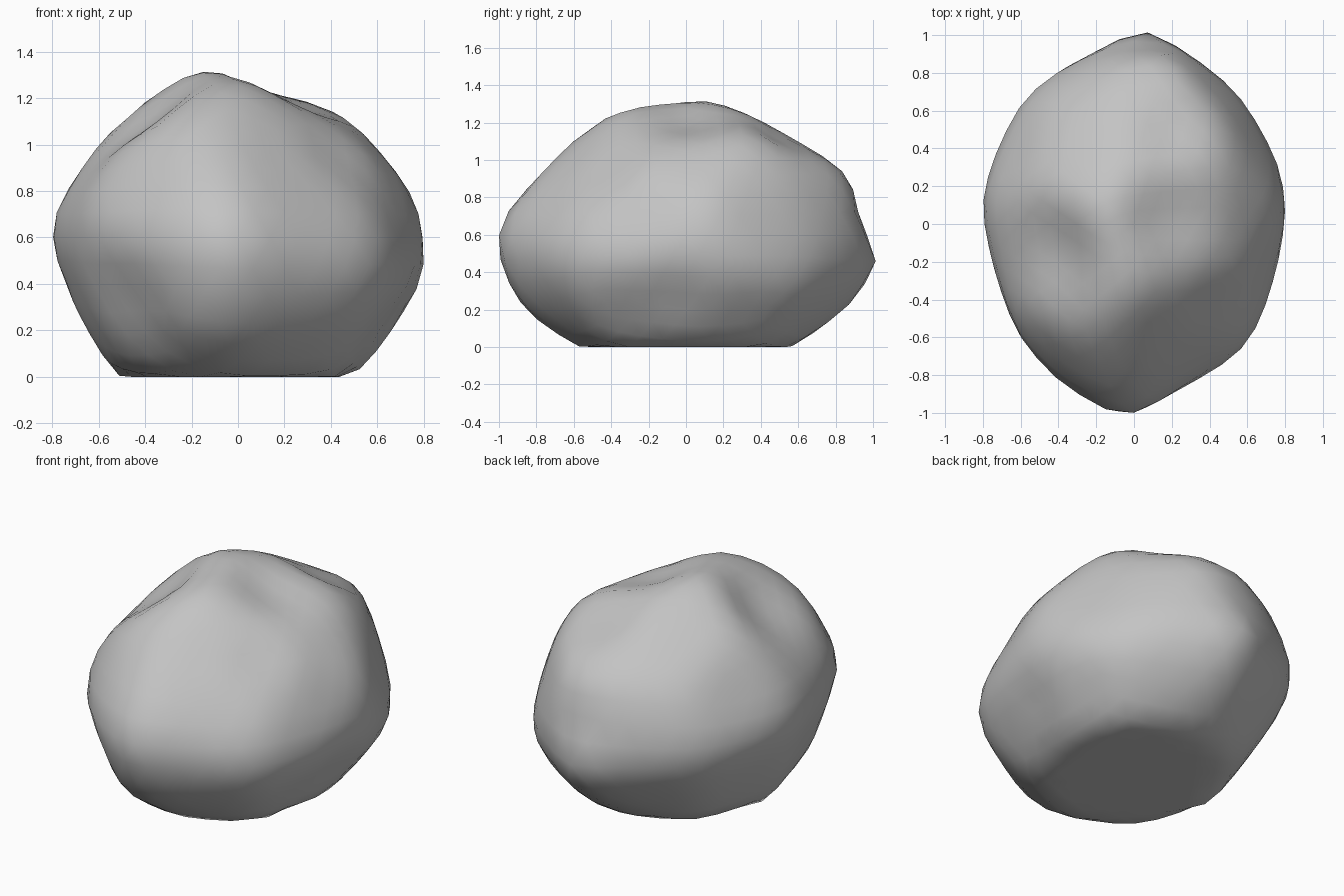
import bpy
import bmesh
from mathutils import Vector
from mathutils.bvhtree import BVHTree

default_cube = bpy.data.objects.get("Cube")
if default_cube:
    bpy.data.objects.remove(default_cube, do_unlink=True)

CENTRE = Vector((0, 0, 0.6))
ALLOWANCE = 1.03  # extra stone that the smoothing wears away

# Corner points of the boulder, grouped by part
base_edge = [(-.5, 0), (-.37, -.38), (0, -.53), (.37, -.38),
             (.47, 0), (.41, .38), (.1, .51), (-.35, .39)]
lower_belt = [(-.67, .05), (-.55, -.5), (-.05, -.94), (.53, -.58),
              (.69, .1), (.56, .57), (.05, .93), (-.5, .55)]
waist = [(-.1, -1.02), (.06, -.99), (.33, -.83), (.56, -.71), (.7, -.45),
         (.78, -.15), (.8, .1), (.76, .35), (.57, .68), (.42, .82),
         (.06, 1.03), (-.1, .94), (-.41, .82), (-.62, .66), (-.74, .4),
         (-.81, .1), (-.75, -.2), (-.61, -.6), (-.41, -.84)]
crown = [(-.14, .12, 1.32), (-.24, .1, 1.3), (0, -.36, 1.27),
         (.4, .35, 1.15), (.5, .3, 1.09), (-.46, .2, 1.14),
         (-.61, .15, .98), (.72, .1, .82), (-.08, .34, 1.24),
         (-.08, .63, 1.05), (.2, .86, .92), (-.1, .84, .93)]
brow = [(-.1, -.42, 1.23), (-.2, -.53, 1.16), (-.35, -.58, 1.04),
        (-.48, -.5, .97), (.4, -.2, 1.08), (.55, -.26, .95),
        (.48, .55, .95), (-.05, -.88, .83), (-.05, -.98, .73)]
shoulders = [(-.78, .1, .74), (.78, .1, .73), (.46, -.48, .88),
             (-.42, .66, .9), (.08, .93, .78), (-.63, -.48, .78)]


def at_height(outline, z):
    return [(x, y, z) for x, y in outline]


def tilted(outline):
    """The widest line sits higher on the right and at the front."""
    return [(x, y, .52 - .1 * x - .06 * y) for x, y in outline]


def convex_shell(points):
    """Return a ray-castable convex hull around the corner points."""
    bm = bmesh.new()
    for p in points:
        bm.verts.new(CENTRE + (Vector(p) - CENTRE) * ALLOWANCE)
    bmesh.ops.convex_hull(bm, input=bm.verts[:])
    bmesh.ops.triangulate(bm, faces=bm.faces[:])
    tree = BVHTree.FromBMesh(bm)
    bm.free()
    return tree


def press(bm, where, radius, depth):
    """Push a soft hollow into the stone (a negative depth swells it)."""
    where = Vector(where)
    for v in bm.verts:
        falloff = max(0, 1 - ((v.co - where).length / radius) ** 2) ** 2
        v.co += (CENTRE - v.co).normalized() * depth * falloff


# Rounded stone wrapped onto the angular shell
shell = convex_shell(at_height(base_edge, -.03) + at_height(lower_belt, .25)
                     + tilted(waist) + crown + brow + shoulders)
bm = bmesh.new()
bmesh.ops.create_icosphere(bm, subdivisions=4, radius=1)
for v in bm.verts:
    hit = shell.ray_cast(CENTRE, v.co.normalized())[0]
    if hit:
        v.co = hit
for _ in range(2):
    bmesh.ops.smooth_vert(bm, verts=bm.verts[:], factor=.5,
                          use_axis_x=True, use_axis_y=True, use_axis_z=True)

# Worn hollows and swellings: position, radius, depth
hollows = [((-.38, -.15, 1.12), .36, .055),  # beside the peak
           ((.2, .5, 1.14), .25, .03),       # between back ridge and shoulder
           ((.18, .05, 1.2), .32, .05),      # valley top
           ((.42, -.4, .92), .25, .025),     # valley foot
           ((.05, .96, .7), .22, .03),       # back notch
           ((-.48, -.6, .36), .3, .035),     # low front right
           ((.7, -.05, .3), .24, .02),       # left undercut
           ((0, -1, .57), .25, -.015),       # front tip
           ((.06, 1, .44), .25, -.025),      # back tip
           ((-.25, -.8, .25), .25, -.015),   # low front swelling
           ((.5, -.5, .62), .26, -.02)]      # front left swelling
for where, radius, depth in hollows:
    press(bm, where, radius, depth)

# Flat underside
for v in bm.verts:
    v.co.z = max(v.co.z, 0)

mesh = bpy.data.meshes.new("boulder")
bm.to_mesh(mesh)
bm.free()
boulder = bpy.data.objects.new("boulder", mesh)
bpy.context.collection.objects.link(boulder)

# Plain grey stone
stone = bpy.data.materials.new("grey stone")
stone.use_nodes = True
grey = (.55, .55, .55, 1)
stone.diffuse_color = grey
stone.node_tree.nodes["Principled BSDF"].inputs["Base Color"].default_value = grey
mesh.materials.append(stone)

bpy.ops.object.select_all(action='DESELECT')
boulder.select_set(True)
bpy.context.view_layer.objects.active = boulder
bpy.ops.object.shade_smooth()
